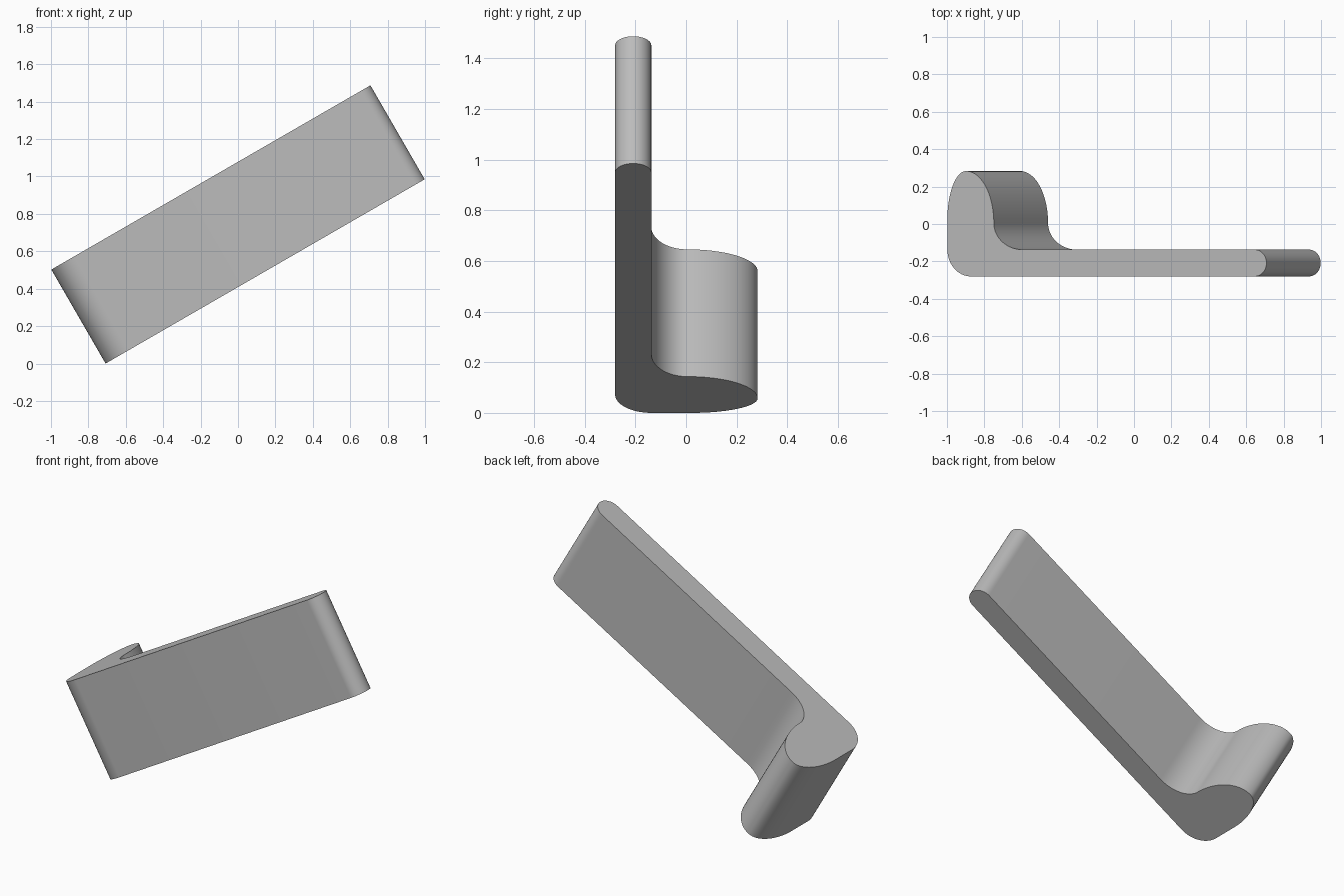
import bpy, bmesh
from math import sin, cos, pi, radians
from mathutils import Vector

cube = bpy.data.objects.get("Cube")
if cube:
    bpy.data.objects.remove(cube, do_unlink=True)

LENGTH, WIDTH, TILT = 1.97, 0.58, radians(30)
FRONT, BACK, TIP = -0.28, -0.137, 0.283


def arc(cu, cy, ru, ry, start, end, steps=20):
    """Elliptical arc in the bracket's side profile (angles in degrees)."""
    angles = [radians(start + (end - start) * i / steps) for i in range(steps + 1)]
    return [(cu + ru * cos(a), cy + ry * sin(a)) for a in angles]


# Profile: rounded heel, rounded arm end, fillet into the foot, foot tip
r = (BACK - FRONT) / 2
profile = arc(0.145, FRONT + 0.145, 0.145, 0.145, 180, 270)
profile += arc(LENGTH - r, FRONT + r, r, r, -90, 90)
profile += arc(0.465, 0.005, 0.178, 0.005 - BACK, 270, 180)
profile += arc(0.115, 0.005, 0.172, TIP - 0.005, 0, 90)[1:]
profile += arc(0.115, 0.02, 0.115, TIP - 0.02, 90, 180)[1:]

# Tilted extrusion of the profile
along = Vector((cos(TILT), 0, sin(TILT)))
across = Vector((-sin(TILT), 0, cos(TILT)))
corner = Vector((-0.708, 0, 0))
bm = bmesh.new()
verts = [bm.verts.new(corner + along * u + Vector((0, y, 0))) for u, y in profile]
face = bm.faces.new(verts)
ext = bmesh.ops.extrude_face_region(bm, geom=[face], use_keep_orig=True)
moved = [g for g in ext["geom"] if isinstance(g, bmesh.types.BMVert)]
bmesh.ops.translate(bm, verts=moved, vec=across * WIDTH)
bmesh.ops.recalc_face_normals(bm, faces=bm.faces)
mesh = bpy.data.meshes.new("hook_bracket")
bm.to_mesh(mesh)
bm.free()
bracket = bpy.data.objects.new("hook_bracket", mesh)
bpy.context.collection.objects.link(bracket)

# Plain grey finish
grey = bpy.data.materials.new("plain_grey")
grey.use_nodes = True
colour = (0.5, 0.5, 0.5, 1)
grey.diffuse_color = colour
grey.node_tree.nodes["Principled BSDF"].inputs["Base Color"].default_value = colour
mesh.materials.append(grey)

# Smooth curves, sharp side edges
bpy.ops.object.select_all(action="DESELECT")
bracket.select_set(True)
bpy.context.view_layer.objects.active = bracket
bpy.ops.object.shade_smooth_by_angle(angle=radians(30))
